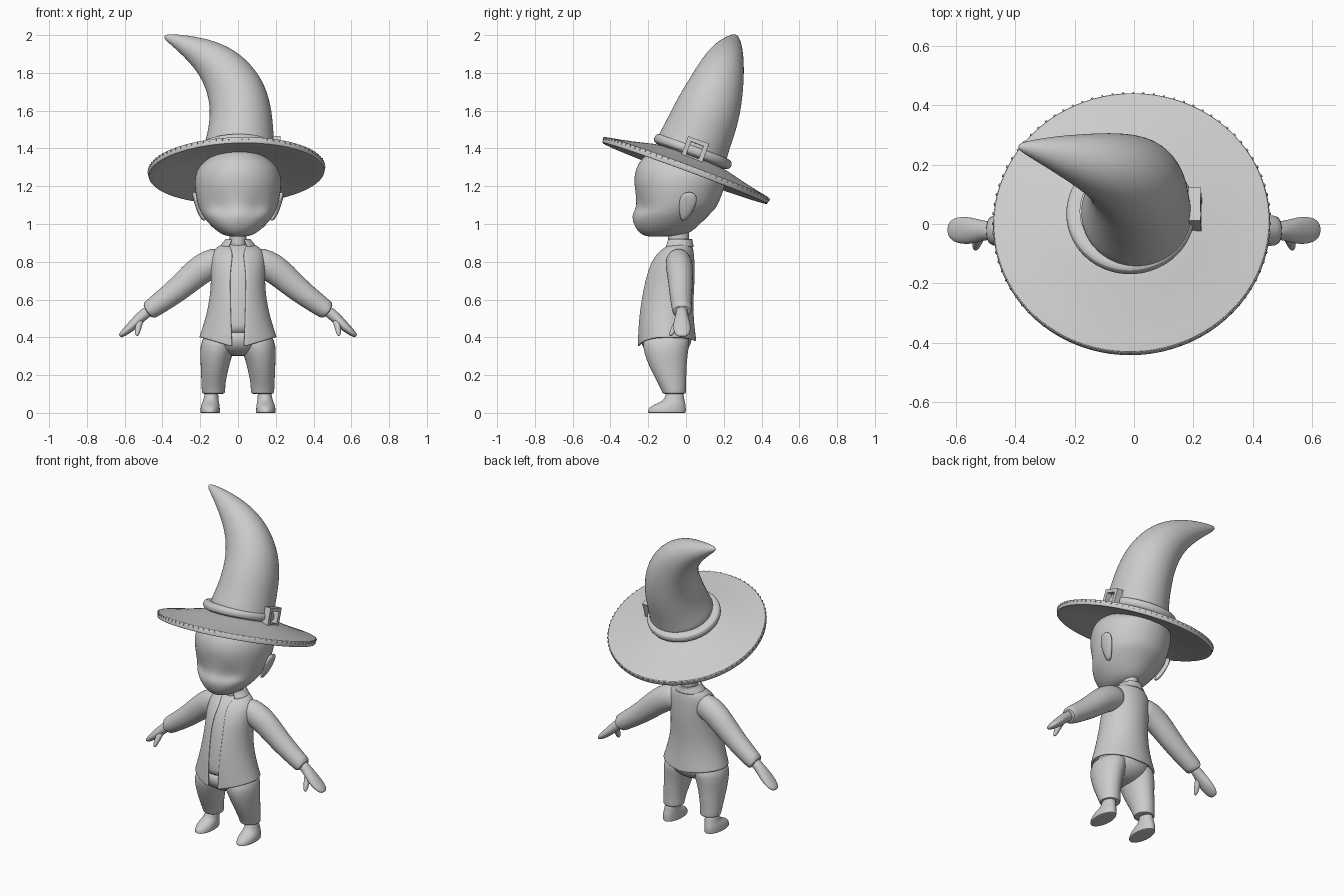
import bpy, bmesh, math
from mathutils import Vector as V, Matrix, Euler

grey = bpy.data.materials.new("clay_grey")
grey.diffuse_color = (0.6, 0.6, 0.6, 1)
X, Y, Z = V((1, 0, 0)), V((0, 1, 0)), V((0, 0, 1))


def finish(name, bm, sub=1, solid=0, mirror=False, angle=50):
    bmesh.ops.recalc_face_normals(bm, faces=bm.faces)
    me = bpy.data.meshes.new(name)
    bm.to_mesh(me)
    bm.free()
    ob = bpy.data.objects.new(name, me)
    bpy.context.collection.objects.link(ob)
    me.materials.append(grey)
    if mirror:
        ob.modifiers.new("mirror", 'MIRROR').use_mirror_merge = False
    if solid:
        m = ob.modifiers.new("thickness", 'SOLIDIFY')
        m.thickness, m.offset = solid, -1
    if sub:
        m = ob.modifiers.new("smooth", 'SUBSURF')
        m.levels = m.render_levels = sub
    bpy.ops.object.select_all(action='DESELECT')
    ob.select_set(True)
    bpy.context.view_layer.objects.active = ob
    bpy.ops.object.shade_smooth_by_angle(angle=math.radians(angle))
    return ob


def loft(rings, n=24, caps=True, gaps=None):
    """Skin elliptical rings (centre, u axis, v axis); gaps leave an open front."""
    bm = bmesh.new()
    rows = []
    for i, (c, u, v) in enumerate(rings):
        d = math.asin(min(1, gaps[i] / u.length)) if gaps else 0
        count = n + 1 if gaps else n
        row = []
        for k in range(count):
            a = -math.pi / 2 + d + (2 * math.pi - 2 * d) * k / n
            row.append(bm.verts.new(c + u * math.cos(a) + v * math.sin(a)))
        rows.append(row)
    for r, s in zip(rows, rows[1:]):
        for k in range(n):
            j = (k + 1) % len(r)
            bm.faces.new((r[k], r[j], s[j], s[k]))
    if caps:
        bm.faces.new(rows[0])
        bm.faces.new(rows[-1])
    return bm


def span(yf, zf, yb, zb, rx):
    """Ring given by its front point, back point and half width."""
    return (V((0, (yf + yb) / 2, (zf + zb) / 2)), X * rx, V((0, (yb - yf) / 2, (zb - zf) / 2)))


def flat(x, y, z, rx, ry):
    return (V((x, y, z)), X * rx, Y * ry)


def tube(points):
    """Rings across a path of (x, y, z, radius, depth radius)."""
    ps = [V(p[:3]) for p in points]
    out = []
    for i, p in enumerate(points):
        t = (ps[min(i + 1, len(ps) - 1)] - ps[max(i - 1, 0)]).normalized()
        v = (Y - t * Y.dot(t)).normalized()
        out.append((ps[i], v.cross(t) * p[3], v * p[-1]))
    return out


def box(bm, centre, size):
    bmesh.ops.create_cube(bm, size=1, matrix=Matrix.Translation(centre) @ Matrix.Diagonal((*size, 1)))


# hat: brim, stitches, band and buckle share one tilted frame
tilt = Matrix.Translation((-0.008, 0, 1.285)) @ Euler((math.radians(-20.3), math.radians(-2), 0)).to_matrix().to_4x4()


def turned(name, profile, n, caps):
    bm = loft([flat(0, 0, z, r, r) for r, z in profile], n, caps)
    return finish(name, bm, 1, angle=40)


brim = turned("hat_brim", [(.15, .035), (.2, .03), (.32, .005), (.456, -.02), (.465, -.019), (.468, -.014),
                           (.468, .01), (.465, .015), (.456, .016), (.32, .042), (.2, .075), (.15, .08)], 64, True)
band = turned("hat_band", [(.18, .075), (.2, .078), (.214, .086), (.22, .105), (.214, .124), (.2, .132), (.17, .13)], 40, False)
bm = bmesh.new()
for k in range(84):
    part = bmesh.ops.create_cube(bm, size=1, matrix=Matrix.Rotation(2 * math.pi * k / 84, 4, 'Z')
                                 @ Matrix.Translation((.468, 0, .006)) @ Matrix.Diagonal((.005, .006, .012, 1)))
stitches = finish("brim_stitches", bm, 0)
bm = bmesh.new()
for s in (-1, 1):
    box(bm, (.217, .01 + s * .047, .108), (.042, .024, .116))
    box(bm, (.217, .01, .108 + s * .047), (.042, .07, .022))
buckle = finish("hat_buckle", bm, 0, angle=30)
for ob in (brim, band, stitches, buckle):
    ob.matrix_world = tilt

# bent pointed crown
finish("hat_crown", loft(tube([
    (.005, .015, 1.35, .20, .20), (.01, .04, 1.42, .185, .19), (.015, .075, 1.5, .172, .182), (.015, .115, 1.6, .165, .175),
    (-.01, .155, 1.71, .155, .152), (-.08, .19, 1.82, .128, .122), (-.17, .215, 1.893, .093, .092),
    (-.27, .24, 1.945, .056, .058), (-.345, .254, 1.977, .03, .03), (-.378, .26, 1.989, .016, .016),
    (-.389, .262, 1.993, .006, .006)]), 32), 2)

# head with soft eye hollows and a small nose
bm = loft([span(-.20, .93, -.06, .935, .05), span(-.245, .948, .02, .95, .095), span(-.274, .99, .065, .99, .145),
           span(-.283, 1.04, .115, 1.04, .185), span(-.272, 1.07, .145, 1.07, .2), span(-.262, 1.10, .17, 1.10, .213),
           span(-.268, 1.17, .195, 1.17, .227), span(-.278, 1.24, .212, 1.22, .23), span(-.262, 1.31, .217, 1.24, .222),
           span(-.215, 1.37, .20, 1.26, .195), span(-.12, 1.41, .13, 1.32, .11)], 40)
for v in bm.verts:
    if v.co.y < -.08:
        hollow = math.exp(-((abs(v.co.x) - .1) / .05) ** 2 - ((v.co.z - 1.085) / .035) ** 2)
        nose = math.exp(-(v.co.x / .025) ** 2 - ((v.co.z - 1.05) / .025) ** 2)
        v.co.y += .018 * hollow - .008 * nose
finish("head", bm, 2)
finish("neck", loft([flat(0, -.04, z, r, r + .01) for z, r in ((.85, .055), (.9, .046), (.97, .046), (1.0, .05))]), 1)

# ears: flattened teardrops leaning outward
finish("ear", loft([(V((x, y, z)), V((.017 * s, 0, 0)), V((0, w, 0))) for x, y, z, s, w in (
    (.178, -.015, 1.018, .4, .008), (.184, -.01, 1.028, .8, .02), (.198, -.002, 1.06, 1, .034),
    (.212, .008, 1.1, 1, .046), (.222, .013, 1.135, 1, .048), (.229, .015, 1.16, .8, .034), (.231, .015, 1.169, .4, .012))], 16),
    1, mirror=True)

# open jacket: (z, front, back, half width, half gap)
coat = [(.895, -.095, .025, .075, .046), (.882, -.115, .035, .11, .042), (.845, -.16, .043, .142, .026),
        (.78, -.2, .046, .147, .038), (.70, -.225, .046, .143, .043), (.62, -.24, .041, .149, .041),
        (.54, -.252, .039, .163, .039), (.46, -.258, .046, .186, .035), (.41, -.26, .054, .203, .031), (.40, -.26, .055, .206, .03)]
bm = loft([span(f, z, b, z, w) for z, f, b, w, g in coat], 32, False, [c[4] for c in coat])
for v in bm.verts:
    if v.co.z < .5:
        k = (.5 - v.co.z) / .1
        v.co.z -= k * (.06 * max(0, 1 - abs(v.co.x) / .2) if v.co.y < -.1 else .02 * max(0, 1 - abs(v.co.x) / .2))
finish("jacket", bm, 2, solid=.014)
finish("shirt", loft([span(f + .009, z, b - .016, z, w - .016) for z, f, b, w, g in coat[:-1]], 32), 1)

# collar open at the front
finish("collar", loft([flat(0, -.04, .875, .092, .075), flat(0, -.038, .897, .072, .064),
                       flat(0, -.037, .915, .058, .062), flat(0, -.036, .922, .06, .066)], 24, False,
                      [.045, .036, .028, .034]), 1, solid=.01)

# sleeves, cuffs, hands and thumbs
finish("sleeve", loft(tube([
    (.07, -.04, .80, .07, .06), (.12, -.04, .797, .08, .07), (.18, -.035, .772, .08, .072), (.245, -.03, .72, .074, .068),
    (.32, -.028, .652, .066, .062), (.40, -.025, .592, .058, .057), (.46, -.022, .55, .052, .052),
    (.482, -.022, .535, .05, .05), (.484, -.022, .533, .034, .035), (.47, -.022, .545, .03, .03)])), 1, mirror=True)
finish("hand", loft(tube([
    (.46, -.022, .55, .03, .031), (.5, -.022, .52, .03, .032), (.535, -.023, .487, .029, .042), (.565, -.022, .457, .026, .048),
    (.6, -.02, .427, .02, .044), (.62, -.018, .411, .013, .03), (.626, -.018, .406, .006, .012)]), 16), 2, mirror=True)
finish("thumb", loft(tube([
    (.515, -.03, .50, .018, .018), (.525, -.05, .468, .019, .019), (.53, -.066, .44, .016, .017),
    (.534, -.08, .416, .011, .012), (.535, -.085, .408, .005, .005)]), 12), 2, mirror=True)

# trousers: pelvis, legs and gathered cuffs
finish("pelvis", loft([flat(0, -.105, z, rx, ry) for z, rx, ry in (
    (.30, .04, .05), (.315, .09, .085), (.345, .15, .125), (.39, .182, .14), (.45, .165, .13))], 32), 1)
finish("leg", loft([flat(*r) for r in (
    (.09, -.1, .43, .09, .125), (.108, -.108, .35, .095, .124), (.119, -.102, .28, .08, .108), (.125, -.09, .22, .072, .093),
    (.13, -.075, .16, .064, .076), (.13, -.066, .125, .063, .067), (.13, -.064, .112, .061, .064), (.13, -.063, .102, .06, .062),
    (.13, -.062, .1, .042, .045))]), 1, mirror=True)

# boots with a flat sole
finish("boot", loft([flat(*r) for r in (
    (.14, -.06, .12, .037, .045), (.142, -.06, .08, .038, .05), (.144, -.068, .06, .043, .062), (.146, -.085, .045, .048, .083),
    (.147, -.098, .028, .051, .098), (.147, -.102, .01, .052, .102), (.147, -.102, .001, .051, .101), (.147, -.102, 0, .049, .099))]),
    1, mirror=True)
